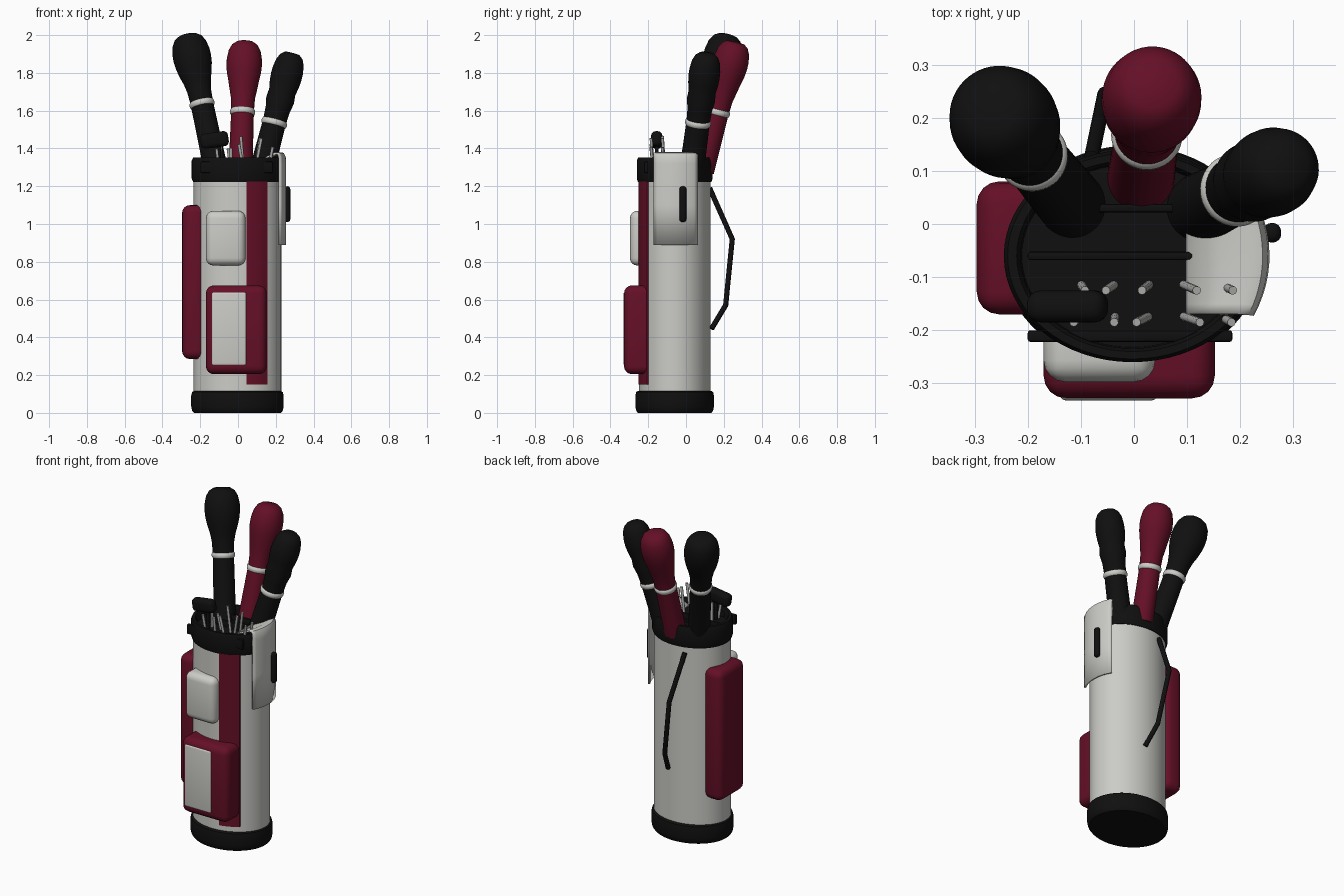
import bpy, bmesh, math, random
from mathutils import Vector, Matrix

if "Cube" in bpy.data.objects:
    bpy.data.objects.remove(bpy.data.objects["Cube"])
random.seed(4)


def material(name, r, g, b):
    m = bpy.data.materials.new(name)
    m.use_nodes = True
    m.diffuse_color = (r, g, b, 1)
    node = m.node_tree.nodes["Principled BSDF"]
    node.inputs["Base Color"].default_value = (r, g, b, 1)
    node.inputs["Roughness"].default_value = 0.7
    return m


WHITE = material("off white", 0.6, 0.6, 0.57)
RED = material("burgundy", 0.13, 0.005, 0.02)
BLACK = material("black", 0.005, 0.005, 0.005)
SILVER = material("silver", 0.42, 0.42, 0.41)
CX, CY = -0.003, -0.06      # centre of the bag


def finish(name, bm, mat, matrix=None, angle=40):
    if matrix:
        bm.transform(matrix)
    bmesh.ops.recalc_face_normals(bm, faces=bm.faces)
    mesh = bpy.data.meshes.new(name)
    bm.to_mesh(mesh)
    bm.free()
    mesh.materials.append(mat)
    ob = bpy.data.objects.new(name, mesh)
    bpy.context.collection.objects.link(ob)
    bpy.ops.object.select_all(action="DESELECT")
    ob.select_set(True)
    bpy.context.view_layer.objects.active = ob
    bpy.ops.object.shade_smooth_by_angle(angle=math.radians(angle))
    return ob


def lathe(name, profile, mat, matrix=None, sx=1, sy=1, n=48, closed=False):
    """Spin (radius, height) pairs about z, with elliptical scaling."""
    bm = bmesh.new()
    rings = []
    for r, z in profile:
        if r == 0:
            rings.append([bm.verts.new((0, 0, z))] * n)
        else:
            turn = [math.tau * i / n for i in range(n)]
            rings.append([bm.verts.new((r * sx * math.cos(a), r * sy * math.sin(a), z)) for a in turn])
    pairs = list(zip(rings, rings[1:]))
    if closed:
        pairs.append((rings[-1], rings[0]))
    for lo, hi in pairs:
        for i in range(n):
            j = (i + 1) % n
            corners = list(dict.fromkeys((lo[i], lo[j], hi[j], hi[i])))
            bm.faces.new(corners)
    return finish(name, bm, mat, matrix)


def rounded_box(name, lo, hi, mat, radius, segments=4, spin=None):
    lo, hi = Vector(lo), Vector(hi)
    bm = bmesh.new()
    bmesh.ops.create_cube(bm, size=1)
    bm.transform(Matrix.Diagonal((hi - lo).to_4d()))
    bmesh.ops.bevel(bm, geom=bm.edges[:], offset=radius, segments=segments, profile=0.5, affect="EDGES")
    place = Matrix.Translation((lo + hi) / 2)
    return finish(name, bm, mat, place @ spin if spin else place)


def rod(name, start, end, radius, mat, n=10):
    start, axis = Vector(start), Vector(end) - Vector(start)
    place = Matrix.Translation(start) @ axis.to_track_quat("Z", "Y").to_matrix().to_4x4()
    length = axis.length
    profile = [(0, 0), (radius, 0), (radius, length), (0, length)]
    return lathe(name, profile, mat, place, n=n)


# Bag body, base and hollow collar
centre = Matrix.Translation((CX, CY, 0))
lathe("bag_body", [(0, 0.08), (1, 0.08), (1, 1.26), (0, 1.26)], WHITE, centre, 0.232, 0.19, 64)
lathe("bag_base", [(0, 0), (0.94, 0), (0.98, 0.012), (1, 0.035), (1, 0.09), (0.98, 0.11), (0.93, 0.117), (0, 0.117)],
      BLACK, centre, 0.245, 0.208, 64)
lathe("bag_collar", [(0, 1.3), (0.86, 1.3), (0.87, 1.34), (0.9, 1.352), (0.97, 1.352), (1, 1.335), (1, 1.24),
                     (0.97, 1.222), (0, 1.222)], BLACK, centre, 0.242, 0.2, 64)

# Collar bar and club dividers
rounded_box("collar_bar", (-0.2, -0.222, 1.27), (0.185, -0.2, 1.33), BLACK, 0.005, 2)
for i, y in enumerate((-0.06, 0.03)):
    rounded_box(f"divider_{i}", (-0.2, y - 0.008, 1.28), (0.19, y + 0.008, 1.335), BLACK, 0.005, 2)

# Curved vertical stripe hugging the front
bm = bmesh.new()
columns = []
for i in range(9):
    x = 0.045 + 0.11 * i / 8
    across = math.sqrt(1 - ((x - CX) / 0.237) ** 2)
    columns.append([bm.verts.new((x, CY - 0.196 * across + d, z))
                    for d, z in ((0, 0.15), (0, 1.225), (0.03, 1.225), (0.03, 0.15))])
for a, b in zip(columns, columns[1:]):
    for k in range(4):
        bm.faces.new((a[k], a[(k + 1) % 4], b[(k + 1) % 4], b[k]))
bm.faces.new(columns[0])
bm.faces.new(columns[-1])
finish("front_stripe", bm, RED)

# Pockets
rounded_box("upper_pocket", (-0.17, -0.297, 0.78), (0.04, -0.14, 1.07), WHITE, 0.04)
rounded_box("lower_pocket", (-0.17, -0.328, 0.205), (0.152, -0.14, 0.675), RED, 0.042)
rounded_box("lower_pocket_panel", (-0.14, -0.332, 0.25), (0.045, -0.29, 0.64), WHITE, 0.012)
rounded_box("side_pocket", (-0.296, -0.17, 0.285), (-0.17, 0.08, 1.1), RED, 0.042)

# Towel draped over the collar, following its curve
bm = bmesh.new()
drape = [(0, 1.325), (0.45, 1.352), (0.8, 1.374), (0.93, 1.372), (0.985, 1.355), (1, 1.32), (1, 1.1), (1, 0.89)]
rows = []
for i in range(13):
    y = -0.17 + 0.23 * i / 12
    outer = 0.249 * math.sqrt(1 - ((y - CY) / 0.235) ** 2)
    rows.append([bm.verts.new((0.1 + (outer - 0.1) * t, y, z)) for t, z in drape])
for a, b in zip(rows, rows[1:]):
    for k in range(len(drape) - 1):
        bm.faces.new((a[k], a[k + 1], b[k + 1], b[k]))
towel = finish("towel", bm, WHITE)
solid = towel.modifiers.new("thickness", "SOLIDIFY")
solid.thickness = 0.012
solid.offset = 0

# Grip on the towel side
rounded_box("side_grip", (0.243, -0.035, 1.01), (0.277, 0.002, 1.2), BLACK, 0.016)

# Folding stand leg, a bent tube
curve = bpy.data.curves.new("stand_leg", "CURVE")
curve.dimensions = "3D"
curve.bevel_depth = 0.014
curve.bevel_resolution = 3
curve.use_fill_caps = True
path = [(-0.08, 0.125, 1.19), (-0.055, 0.245, 0.92), (0, 0.21, 0.57), (0.03, 0.135, 0.445)]
spline = curve.splines.new("POLY")
spline.points.add(len(path) - 1)
for point, co in zip(spline.points, path):
    point.co = (*co, 1)
curve.materials.append(BLACK)
bpy.context.collection.objects.link(bpy.data.objects.new("stand_leg", curve))


# Wood clubs under knitted covers, each with a pale cuff ring
def club_cover(name, foot, tip, head, neck, mat):
    foot, tip = Vector(foot), Vector(tip)
    axis = foot - tip
    place = Matrix.Translation(tip) @ axis.to_track_quat("Z", "Y").to_matrix().to_4x4()
    profile = [(0, 0), (head * 0.5, 0.004), (head * 0.73, 0.02), (head * 0.9, 0.05), (head * 0.99, 0.095),
               (head, 0.13), (head * 0.96, 0.17), (head * 0.86, 0.215), (neck * 1.22, 0.26), (neck * 1.06, 0.31),
               (neck, 0.38), (neck * 1.06, axis.length), (0, axis.length)]
    lathe(name, profile, mat, place)
    band = [(neck + 0.007 * math.cos(a), 0.385 + 0.016 * math.sin(a)) for a in
            (math.tau * k / 8 for k in range(8))]
    lathe(name + "_ring", band, WHITE, place, closed=True)


club_cover("right_club_cover", (-0.115, 0.035, 1.28), (-0.268, 0.222, 2.0), 0.101, 0.06, BLACK)
club_cover("middle_club_cover", (0.013, 0.085, 1.28), (0.037, 0.265, 1.965), 0.094, 0.06, RED)
club_cover("left_club_cover", (0.125, 0.03, 1.28), (0.288, 0.112, 1.905), 0.083, 0.062, BLACK)

# Iron shafts in two rows
for row, y in enumerate((-0.185, -0.125)):
    for i, x in enumerate((-0.1, -0.035, 0.03, 0.09, 0.16)):
        lean = random.uniform(-0.03, 0.04)
        top = random.uniform(1.39, 1.47)
        rod(f"iron_shaft_{row}_{i}", (x, y + 0.012, 1.28), (x + lean, y, top), 0.008, SILVER)

# Covered putter head
rod("putter_shaft", (-0.1, -0.155, 1.28), (-0.1, -0.155, 1.44), 0.01, BLACK)
rounded_box("putter_cover", (-0.2, -0.185, 1.405), (-0.05, -0.125, 1.485), BLACK, 0.025,
            spin=Matrix.Rotation(math.radians(-8), 4, "Y"))
